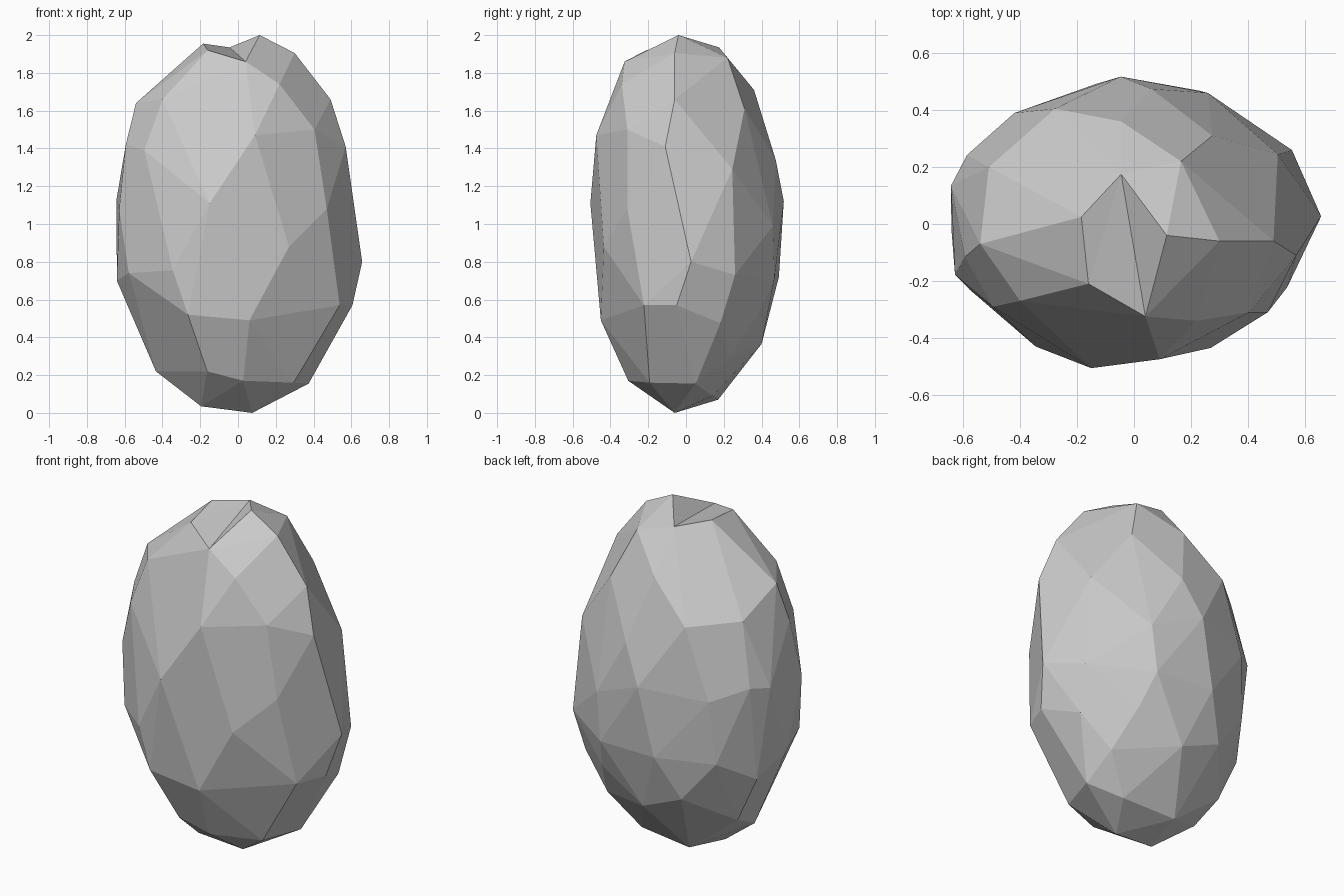
import bpy, bmesh, math

if "Cube" in bpy.data.objects:
    bpy.data.objects.remove(bpy.data.objects["Cube"])


def egg(turn, z):
    """Point on the underlying egg form at a given turn (degrees) and height."""
    r = math.sqrt(1.05 - (z - 1) ** 2)
    t = math.radians(turn)
    return (.655 * r * math.cos(t), .51 * r * math.sin(t), z)


# Corners that follow the egg form: (turn, height)
upper_ring = [(118, 1.49), (217, 1.39), (194, 1.42)]
waist_ring = [(257, 1.11), (94, 1.12), (152, 1.15), (165, 1.13), (200, 1.08)]
lower_ring = [(3, .8), (31, .73), (69, .71), (102, .72), (134, .71), (182, .7), (207, .74), (238, .755)]
foot_ring = [(276, .49), (332, .57), (354, .57), (24, .475), (160, .585), (155, .31), (116, .47)]
base_ring = [(210, .035), (274, .17), (320, .16), (183, .22), (10, .155), (248, .22)]

# Corners that break away from the egg form: crown, then chips on the sides and underside
crown = [(.115, -.04, 2), (-.045, .175, 1.935), (-.185, .025, 1.955), (-.16, -.21, 1.92),
         (.04, -.325, 1.86), (.30, -.06, 1.905), (.165, .22, 1.88)]
shoulder = [(-.40, -.27, 1.66), (-.54, -.07, 1.64), (.22, -.34, 1.74), (.49, -.06, 1.66),
            (-.51, .20, 1.51), (-.045, .36, 1.71), (.275, .31, 1.61),
            (.405, -.31, 1.5), (.09, -.475, 1.47), (.57, -.11, 1.41)]
side = [(.47, -.31, 1.08), (.505, .245, 1.29), (.06, .475, 1.34), (.26, .46, .99),
        (-.42, .39, 1.08), (.27, -.435, .88), (-.265, -.44, .52)]
under = [(0, .4, .365), (.28, .38, .52), (.35, .23, .29), (.075, -.06, 0),
         (.19, .14, .09), (-.14, .17, .07)]

# Wrap the corners in a skin of flat facets
bm = bmesh.new()
for ring in (upper_ring, waist_ring, lower_ring, foot_ring, base_ring):
    for turn, z in ring:
        bm.verts.new(egg(turn, z))
for p in crown + shoulder + side + under:
    bm.verts.new(p)
bmesh.ops.convex_hull(bm, input=bm.verts[:])
loose = [v for v in bm.verts if not v.link_faces]
bmesh.ops.delete(bm, geom=loose, context='VERTS')


def corner(p):
    return min(bm.verts, key=lambda v: sum((a - b) ** 2 for a, b in zip(v.co, p)))


# Merge nearly coplanar triangles into broad facets, leaving the crown untouched
top = {corner(p) for p in crown[:5]}
bmesh.ops.dissolve_limit(bm, angle_limit=math.radians(4), verts=[],
                         edges=[e for e in bm.edges if not set(e.verts) <= top])

# Shallow dip across the crown: re-face it as a fan from its low back corner
fan = [corner(p) for p in crown[:5]]
bmesh.ops.delete(bm, geom=[f for f in bm.faces if set(f.verts) <= set(fan)], context='FACES')
for e in [e for e in bm.edges if not e.link_faces]:
    bm.edges.remove(e)
peak, low, left, front_left, front_right = fan
for tri in ((low, left, front_left), (low, front_left, front_right), (low, front_right, peak)):
    bm.faces.new(tri)
bmesh.ops.recalc_face_normals(bm, faces=bm.faces[:])

mesh = bpy.data.meshes.new("boulder")
bm.to_mesh(mesh)
bm.free()
bpy.context.collection.objects.link(bpy.data.objects.new("boulder", mesh))
